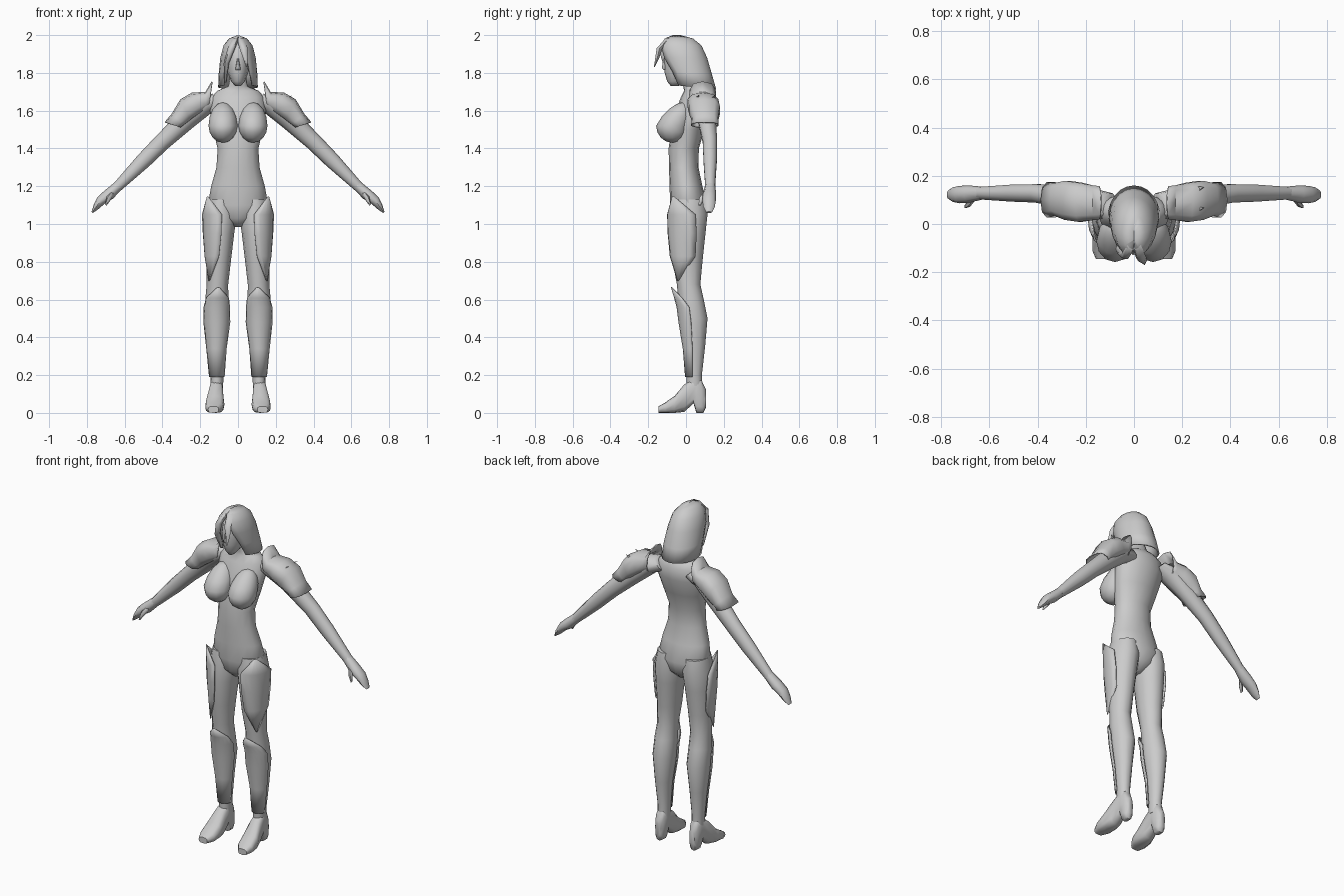
import bpy, bmesh, math
from mathutils import Vector

grey = bpy.data.materials.new("plain grey")
grey.diffuse_color = (0.6, 0.6, 0.6, 1)


def finish(name, bm, mirror=False, thick=0, angle=60):
    bmesh.ops.remove_doubles(bm, verts=bm.verts, dist=0.0005)
    bmesh.ops.recalc_face_normals(bm, faces=bm.faces)
    me = bpy.data.meshes.new(name)
    bm.to_mesh(me)
    bm.free()
    me.materials.append(grey)
    for p in me.polygons:
        p.use_smooth = True
    me.set_sharp_from_angle(angle=math.radians(angle))
    ob = bpy.data.objects.new(name, me)
    bpy.context.collection.objects.link(ob)
    if thick:
        m = ob.modifiers.new("thickness", 'SOLIDIFY')
        m.thickness = thick
    if mirror:
        m = ob.modifiers.new("mirror", 'MIRROR')
        m.use_mirror_merge = False
    return ob


def loft(name, rings, n=12, power=1.0, caps=True, **kw):
    """Rings are (centre, u, v) or (centre, u, v, start angle, end angle)."""
    bm = bmesh.new()
    rows = []
    closed = len(rings[0]) == 3
    for r in rings:
        c, u, v = (Vector(k) for k in r[:3])
        row = []
        for i in range(n if closed else n + 1):
            a = math.tau * i / n if closed else math.radians(r[3] + (r[4] - r[3]) * i / n)
            ca, sa = math.cos(a), math.sin(a)
            ca = math.copysign(abs(ca) ** power, ca)
            sa = math.copysign(abs(sa) ** power, sa)
            row.append(bm.verts.new(c + u * ca + v * sa))
        rows.append(row)
    for a, b in zip(rows, rows[1:]):
        for i in range(n):
            j = (i + 1) % len(a)
            bm.faces.new((a[i], a[j], b[j], b[i]))
    if closed and caps:
        bm.faces.new(rows[0])
        bm.faces.new(rows[-1])
    return finish(name, bm, **kw)


def flat(cx, cy, z, rx, ry, *span):
    """Horizontal ring."""
    return ((cx, cy, z), (rx, 0, 0), (0, ry, 0), *span)


def slanted(cx, cy, z, r, ry):
    """Ring square to the hanging arm."""
    return ((cx, cy, z), (r * 0.7, 0, r * 0.7), (0, ry, 0))


# Torso, neck and pelvis
loft("torso", [flat(0, *r) for r in (
    (0.01, 0.985, 0.02, 0.04), (0.012, 1.03, 0.10, 0.085), (0.014, 1.10, 0.16, 0.098),
    (0.0, 1.20, 0.142, 0.087), (-0.012, 1.30, 0.114, 0.078), (-0.012, 1.40, 0.108, 0.08),
    (0.01, 1.50, 0.132, 0.088), (0.04, 1.60, 0.148, 0.092), (0.052, 1.67, 0.14, 0.08),
    (0.05, 1.705, 0.11, 0.06), (0.035, 1.73, 0.05, 0.05), (0.01, 1.82, 0.04, 0.042))], n=16)

# Bust, sloping back toward the collar
bm = bmesh.new()
bmesh.ops.create_uvsphere(bm, u_segments=12, v_segments=8, radius=1)
for v in bm.verts:
    x, y, z = v.co
    v.co = (0.079 + 0.077 * x, -0.072 + 0.086 * y + max(0, z) * 0.06,
            1.52 + (0.125 if z > 0 else 0.09) * z)
finish("bust", bm, mirror=True)

# Head and nose
loft("head", [flat(0, *r) for r in (
    (-0.06, 1.73, 0.015, 0.02), (-0.05, 1.755, 0.036, 0.05), (-0.035, 1.80, 0.054, 0.078),
    (-0.025, 1.86, 0.063, 0.092), (-0.025, 1.93, 0.056, 0.085), (-0.03, 1.965, 0.03, 0.05))], n=12)
loft("nose", [flat(0, *r) for r in (
    (-0.112, 1.815, 0.012, 0.006), (-0.116, 1.825, 0.013, 0.014), (-0.112, 1.875, 0.005, 0.008))], n=6)

# Hair shell, open around the face
loft("hair", [((0, cy, z), (rx, 0, 0), (0, ry, dip), 90 - h, 90 + h) for cy, z, rx, ry, dip, h in (
    (0.04, 1.725, 0.106, 0.12, -0.012, 132), (0.02, 1.80, 0.102, 0.118, -0.01, 142),
    (-0.01, 1.88, 0.094, 0.122, 0, 150), (-0.028, 1.945, 0.078, 0.110, 0, 162),
    (-0.038, 1.982, 0.048, 0.075, 0, 175), (-0.05, 2.0, 0.001, 0.02, 0, 179))],
    n=16, thick=0.008)

# Loose locks framing the face
loft("right_lock", [flat(*r) for r in (
    (0.012, -0.09, 1.985, 0.018, 0.02), (0.03, -0.14, 1.93, 0.022, 0.018),
    (0.04, -0.152, 1.88, 0.014, 0.012), (0.044, -0.168, 1.83, 0.002, 0.003))], n=6)
loft("left_lock", [flat(*r) for r in (
    (-0.01, -0.09, 1.985, 0.018, 0.02), (-0.035, -0.13, 1.93, 0.02, 0.018),
    (-0.062, -0.105, 1.85, 0.014, 0.02), (-0.066, -0.06, 1.75, 0.006, 0.012))], n=6)

# Arms and hands
loft("arm", [slanted(*r) for r in (
    (0.10, 0.075, 1.655, 0.05, 0.055), (0.18, 0.085, 1.635, 0.062, 0.065),
    (0.27, 0.11, 1.555, 0.055, 0.05), (0.40, 0.127, 1.435, 0.046, 0.04),
    (0.50, 0.128, 1.335, 0.042, 0.037), (0.64, 0.128, 1.195, 0.027, 0.027))], n=10, mirror=True)
loft("hand", [slanted(*r) for r in (
    (0.63, 0.128, 1.205, 0.027, 0.027), (0.685, 0.124, 1.155, 0.031, 0.036),
    (0.725, 0.122, 1.125, 0.026, 0.036), (0.752, 0.122, 1.09, 0.017, 0.03),
    (0.772, 0.122, 1.062, 0.005, 0.016))], n=8, mirror=True)
loft("thumb", [slanted(*r) for r in (
    (0.66, 0.115, 1.175, 0.012, 0.016), (0.685, 0.083, 1.135, 0.014, 0.014),
    (0.70, 0.072, 1.10, 0.005, 0.007))], n=6, mirror=True)

# Shoulder guards: each ring runs from a top point to a bottom point
guard = []
for tx, tz, bx, bz, cy, hw in (
        (0.14, 1.755, 0.155, 1.60, 0.088, 0.072), (0.172, 1.70, 0.17, 1.605, 0.088, 0.075),
        (0.245, 1.695, 0.20, 1.58, 0.09, 0.084), (0.305, 1.66, 0.25, 1.545, 0.098, 0.084),
        (0.35, 1.585, 0.285, 1.52, 0.102, 0.07), (0.388, 1.54, 0.30, 1.51, 0.1, 0.076)):
    guard.append((((tx + bx) / 2, cy, (tz + bz) / 2),
                  ((tx - bx) / 2, 0, (tz - bz) / 2), (0, hw, 0)))
loft("shoulder_guard", guard, n=10, power=0.75, caps=False, mirror=True, thick=0.006, angle=45)

# Two small spikes on one guard only
for i, y in enumerate((0.06, 0.145)):
    loft(f"guard_spike_{i + 1}", [slanted(0.25, y, 1.645, 0.018, 0.014),
                                  slanted(0.268, y, 1.668, 0.012, 0.01),
                                  slanted(0.29, y + 0.008, 1.682, 0.001, 0.001)], n=4)

# Legs
loft("leg", [flat(*r) for r in (
    (0.088, 0.015, 1.13, 0.066, 0.088), (0.09, 0.015, 1.05, 0.083, 0.099),
    (0.096, 0.01, 0.95, 0.076, 0.093), (0.102, 0.008, 0.80, 0.064, 0.079),
    (0.109, 0.014, 0.68, 0.057, 0.062), (0.112, 0.026, 0.60, 0.061, 0.068),
    (0.112, 0.04, 0.50, 0.063, 0.074), (0.114, 0.045, 0.35, 0.047, 0.056),
    (0.112, 0.043, 0.20, 0.035, 0.041), (0.112, 0.045, 0.13, 0.033, 0.042))], n=12, mirror=True)

# Thigh plates wrapping the outer front
loft("thigh_plate", [flat(*r) for r in (
    (0.099, 0.005, 1.145, 0.085, 0.1, -47, -45), (0.097, 0.01, 1.05, 0.088, 0.105, -98, 22),
    (0.099, 0.008, 0.95, 0.082, 0.1, -98, 28), (0.102, 0.006, 0.83, 0.07, 0.086, -92, 30),
    (0.106, 0.01, 0.70, 0.062, 0.07, -47, -45))], n=6, mirror=True, thick=0.006, angle=40)

# Shin guards with a pointed knee
loft("shin_guard", [flat(*r) for r in (
    (0.105, 0.02, 0.665, 0.05, 0.095, -92, -88), (0.108, 0.022, 0.61, 0.066, 0.08, -148, -32),
    (0.112, 0.028, 0.56, 0.066, 0.073, -172, -8), (0.112, 0.038, 0.48, 0.067, 0.073, -172, -8),
    (0.114, 0.045, 0.34, 0.05, 0.057, -170, -10), (0.112, 0.043, 0.19, 0.037, 0.043, -170, -10))],
    n=8, mirror=True, thick=0.005, angle=40)

# Heeled shoes, lofted from toe to heel
shoe = []
for y, lo, hi, cx, hw in ((-0.145, 0, 0.035, 0.13, 0.028), (-0.11, 0, 0.055, 0.125, 0.048),
                          (-0.06, 0, 0.09, 0.122, 0.05), (-0.01, 0.005, 0.15, 0.117, 0.041),
                          (0.04, 0.05, 0.185, 0.114, 0.034), (0.055, 0, 0.185, 0.113, 0.033),
                          (0.08, 0, 0.18, 0.113, 0.031), (0.092, 0, 0.15, 0.113, 0.026),
                          (0.106, 0.03, 0.125, 0.113, 0.016)):
    shoe.append(((cx, y, (lo + hi) / 2), (hw, 0, 0), (0, 0, (hi - lo) / 2)))
ob = loft("shoe", shoe, n=12, power=0.7, mirror=True, angle=50)
